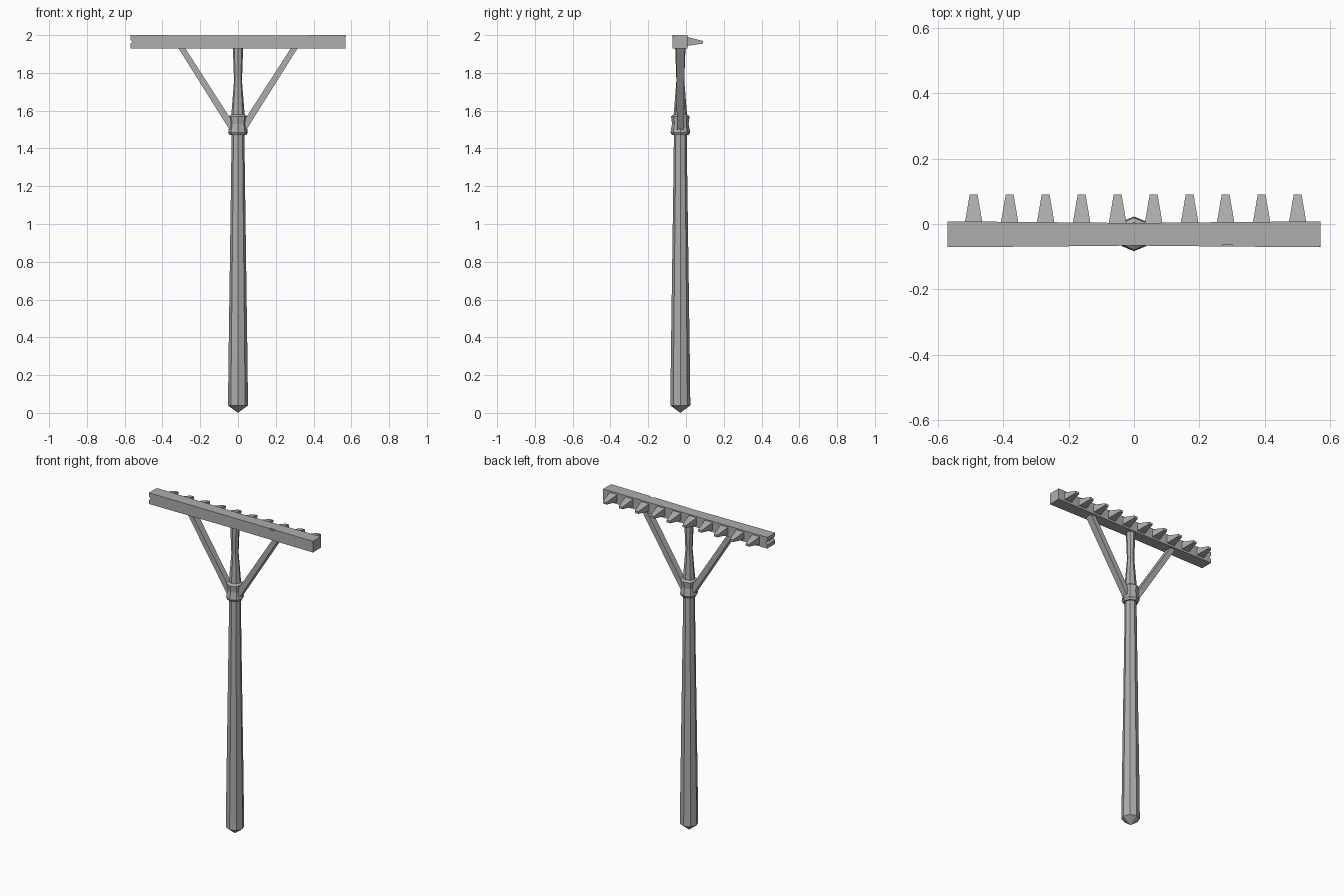
import bpy, bmesh, math
from mathutils import Vector, Matrix

cube = bpy.data.objects.get("Cube")
if cube:
    bpy.data.objects.remove(cube, do_unlink=True)

grey = bpy.data.materials.new("plain grey")
grey.use_nodes = True
grey.diffuse_color = (0.42, 0.42, 0.42, 1)
grey.node_tree.nodes["Principled BSDF"].inputs["Base Color"].default_value = grey.diffuse_color

AXIS_Y = -0.03


def finish(name, bm):
    bmesh.ops.recalc_face_normals(bm, faces=bm.faces)
    mesh = bpy.data.meshes.new(name)
    bm.to_mesh(mesh)
    bm.free()
    mesh.materials.append(grey)
    obj = bpy.data.objects.new(name, mesh)
    bpy.context.collection.objects.link(obj)
    return obj


def bridge(bm, rings):
    for a, b in zip(rings, rings[1:]):
        n = len(a)
        for i in range(n):
            j = (i + 1) % n
            bm.faces.new((a[i], a[j], b[j], b[i]))


def turned(name, profile, sides=8, tip=None):
    """Faceted upright pole from (radius, z) pairs, with an optional pointed foot."""
    bm = bmesh.new()
    rings = []
    for r, z in profile:
        angles = [math.tau * i / sides for i in range(sides)]
        rings.append([bm.verts.new((r * math.cos(t), AXIS_Y + r * math.sin(t), z)) for t in angles])
    bridge(bm, rings)
    bm.faces.new(rings[-1])
    if tip is None:
        bm.faces.new(rings[0])
    else:
        foot = bm.verts.new((0, AXIS_Y, tip))
        for i in range(sides):
            bm.faces.new((foot, rings[0][i], rings[0][(i + 1) % sides]))
    return finish(name, bm)


def tapered_bar(name, start, end, size_a, size_b):
    """Four-sided bar between two points; sizes are (across, deep)."""
    start, end = Vector(start), Vector(end)
    along = (end - start).normalized()
    deep = Vector((0, 0, 1)) if abs(along.y) > 0.9 else Vector((0, 1, 0))
    across = along.cross(deep)
    bm = bmesh.new()
    rings = []
    for p, (w, d) in ((start, size_a), (end, size_b)):
        rings.append([bm.verts.new(p + across * w * sx / 2 + deep * d * sy / 2)
                      for sx, sy in ((-1, -1), (1, -1), (1, 1), (-1, 1))])
    bridge(bm, rings)
    for ring in rings:
        bm.faces.new(ring)
    return finish(name, bm)


# Handle, collar and neck
turned("handle", [(0.053, 0.04), (0.05, 0.3), (0.036, 1.3), (0.034, 1.49)], tip=0.0)
turned("collar", [(0.044, 1.47), (0.052, 1.485), (0.044, 1.53), (0.049, 1.57), (0.035, 1.58)])
turned("neck", [(0.036, 1.57), (0.021, 1.76), (0.028, 1.95)])

# Diagonal braces
for side, label in ((1, "left"), (-1, "right")):
    tapered_bar(label + "_brace", (side * 0.03, AXIS_Y, 1.51), (side * 0.31, AXIS_Y, 1.95),
                (0.036, 0.036), (0.03, 0.045))

# Head beam, slightly waisted in the middle
bm = bmesh.new()
rings = []
for x, pinch in ((-0.57, 0), (-0.3, 0.002), (0, 0.005), (0.3, 0.002), (0.57, 0)):
    rings.append([bm.verts.new((x, y, z)) for y, z in
                  ((-0.071 + pinch, 1.93), (0.008 - pinch, 1.93),
                   (0.008 - pinch, 2 - pinch / 2), (-0.071 + pinch, 2 - pinch / 2))])
bridge(bm, rings)
bm.faces.new(rings[0])
bm.faces.new(rings[-1])
beam = finish("head_beam", bm)


# Chips and notches cut into the beam
def chip(name, centre, size, turn):
    bm = bmesh.new()
    bmesh.ops.create_cube(bm, size=1)
    bmesh.ops.transform(bm, verts=bm.verts, matrix=Matrix.Translation(centre)
                        @ turn @ Matrix.Diagonal((*size, 1)))
    cutter = finish(name, bm)
    cutter.hide_render = True
    cutter.hide_viewport = True
    cutter.display_type = 'WIRE'
    mod = beam.modifiers.new(name, 'BOOLEAN')
    mod.operation = 'DIFFERENCE'
    mod.solver = 'EXACT'
    mod.object = cutter


def turn_to(normal):
    return Vector(normal).to_track_quat('Z', 'Y').to_matrix().to_4x4()


diagonal = Matrix.Rotation(math.pi / 4, 4, 'Y')
chip("end_notch", (-0.572, -0.03, 1.965), (0.02, 0.2, 0.02), diagonal)
chip("edge_chip", (0.285, -0.077, 2.005), (0.03, 0.03, 0.03),
     turn_to((0, -1, 1)) @ Matrix.Rotation(math.pi / 4, 4, 'X'))
chip("corner_chip", (0.587, -0.088, 1.99), (0.2, 0.2, 0.05), turn_to((1, -1, 0.35)))

# Ten tapered teeth along the back
for i in range(10):
    x = -0.49 + i * 0.11
    tapered_bar(f"tooth_{i + 1}", (x, 0.0, 1.967), (x, 0.09, 1.962), (0.055, 0.05), (0.024, 0.014))
